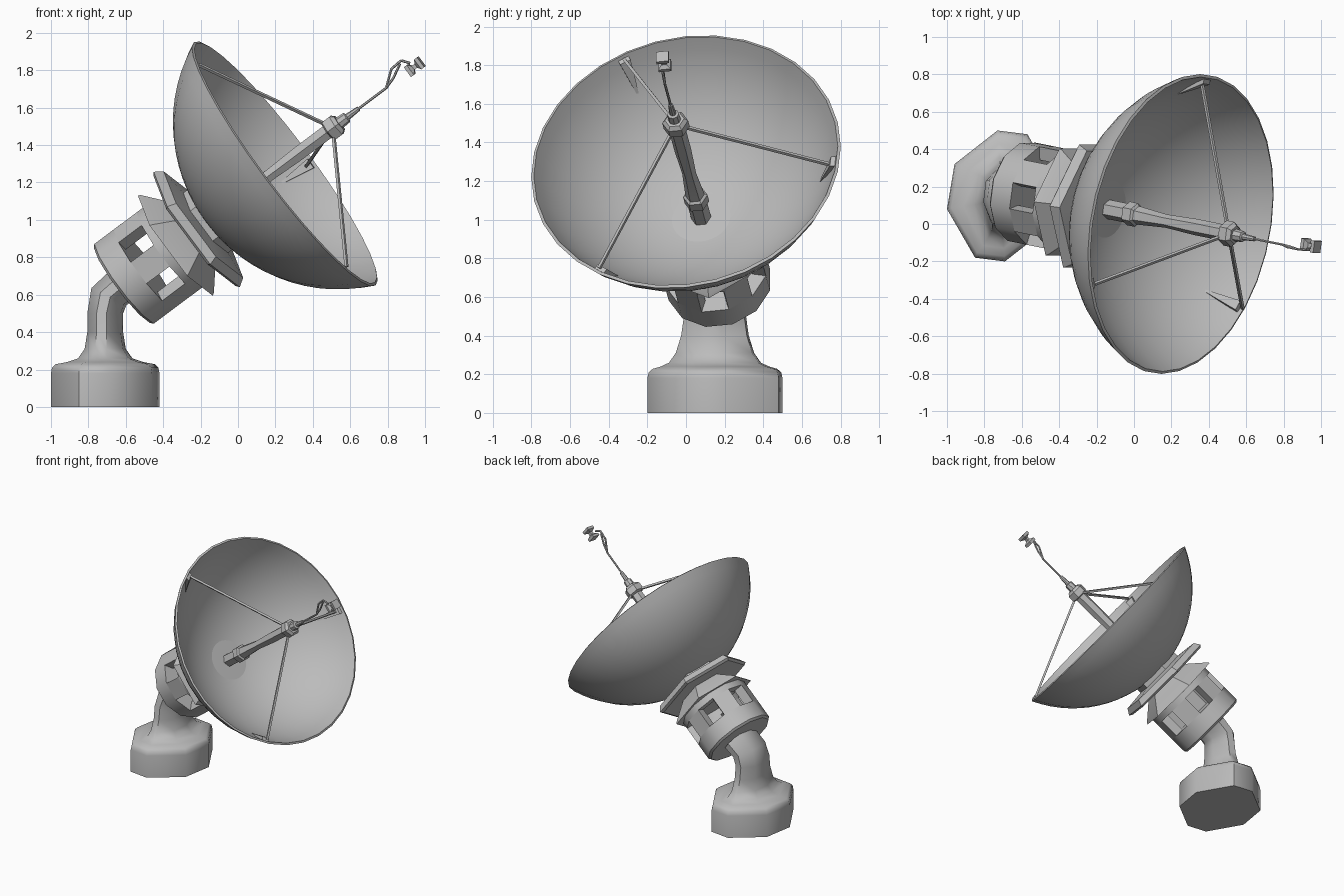
import bpy, bmesh, math
from mathutils import Vector, Matrix

cube = bpy.data.objects.get("Cube")
if cube:
    bpy.data.objects.remove(cube)

grey = bpy.data.materials.new("light_grey_metal")
grey.use_nodes = True
COL = (0.5, 0.5, 0.5, 1)
grey.diffuse_color = COL
grey.node_tree.nodes["Principled BSDF"].inputs["Base Color"].default_value = COL

# Aiming frame: local x = up the dish, local z = boresight, origin = rim centre
centre = Vector((0.25, 0, 1.3))
n = Vector((0.79, -0.16, 0.59)).normalized()
u = Vector((-0.6, 0, 0.8))
u = (u - n * u.dot(n)).normalized()
v = n.cross(u)
AIM = Matrix.Translation(centre) @ Matrix((u, v, n)).transposed().to_4x4()


def finish(name, bm, angle=30):
    bmesh.ops.recalc_face_normals(bm, faces=bm.faces)
    me = bpy.data.meshes.new(name)
    bm.to_mesh(me)
    bm.free()
    me.materials.append(grey)
    ob = bpy.data.objects.new(name, me)
    bpy.context.collection.objects.link(ob)
    bpy.ops.object.select_all(action='DESELECT')
    ob.select_set(True)
    bpy.context.view_layer.objects.active = ob
    bpy.ops.object.shade_smooth_by_angle(angle=math.radians(angle))
    return ob


def loft(name, rings, angle=30, closed=False):
    """Skin a list of point rings; cap the ends unless the profile is closed."""
    bm = bmesh.new()
    loops = [[bm.verts.new(p) for p in ring] for ring in rings]
    k = len(loops[0])
    pairs = list(zip(loops, loops[1:]))
    if closed:
        pairs.append((loops[-1], loops[0]))
    else:
        bm.faces.new(loops[0])
        bm.faces.new(loops[-1])
    for a, b in pairs:
        for i in range(k):
            j = (i + 1) % k
            bm.faces.new((a[i], a[j], b[j], b[i]))
    return finish(name, bm, angle)


def turned(name, profile, sides, phase=0, angle=30, closed=False, at=(0, 0)):
    """Turn (radius, height) points about the boresight."""
    rings = []
    for r, t in profile:
        angs = [math.radians(phase) + math.tau * i / sides for i in range(sides)]
        rings.append([AIM @ Vector((at[0] + r * math.cos(a), at[1] + r * math.sin(a), t))
                      for a in angs])
    return loft(name, rings, angle, closed)


def rod(name, p, q, r, sides=6):
    p, q = Vector(p), Vector(q)
    d = q - p
    m = Matrix.Translation((p + q) / 2) @ d.to_track_quat('Z', 'Y').to_matrix().to_4x4()
    bm = bmesh.new()
    bmesh.ops.create_cone(bm, cap_ends=True, segments=sides, radius1=r, radius2=r,
                          depth=d.length, matrix=m)
    return finish(name, bm)


# Pedestal: an eight-sided foot flowing into a bent neck
half = [(-0.29, -0.07), (-0.25, 0.17), (-0.02, 0.35), (0.14, 0.33)]
octagon = half + [(-x, -y) for x, y in half]
levels = [(0, 1, 1), (0.18, 1, 1), (0.21, 0.98, 0.98), (0.228, 0.92, 0.92),
          (0.24, 0.7, 0.8), (0.26, 0.5, 0.68), (0.31, 0.38, 0.58), (0.4, 0.33, 0.5),
          (0.5, 0.33, 0.46)]
rings = [[(-0.71 + x * sx, 0.15 + y * sy, z) for x, y in octagon] for z, sx, sy in levels]
# Bend: top rings lean toward the boresight
for lean, cx, cz in ((0.45, -0.69, 0.59), (0.95, -0.6, 0.665)):
    ca, sa = math.cos(lean), math.sin(lean)
    rings.append([(cx + x * 0.36 * ca, 0.165 + y * 0.43, cz - x * 0.36 * sa)
                  for x, y in octagon])
loft("pedestal", rings, 50)

# Drum: solid floor, six pillars between open windows, and a top ring
R, INNER, SIDES = 0.275, 0.2, 12
turned("drum_floor", [(R - 0.015, -1.09), (R, -1.075), (R, -0.945)], SIDES, 15, 35)
turned("drum_top_ring", [(R, -0.79), (R, -0.73), (INNER, -0.73), (INNER, -0.79)],
       SIDES, 15, 35, closed=True)
for i in range(6):
    a0, a1 = (math.radians(60 * i + d) for d in (15, 45))
    section = [(R, a0), (R, a1), (INNER, a1), (INNER, a0)]
    loft(f"drum_pillar_{i + 1}",
         [[AIM @ Vector((r * math.cos(a), r * math.sin(a), t)) for r, a in section]
          for t in (-0.945, -0.79)])

# Six-sided skirt and mounting plate behind the dish
turned("skirt", [(0.335, -0.74), (0.325, -0.725), (0.19, -0.61), (0.19, -0.58)], 6)
turned("mounting_plate", [(0.365, -0.61), (0.385, -0.595), (0.355, -0.55), (0.2, -0.535),
                          (0.2, -0.49)], 6)

# Dish: closed spherical shell with a thin flat rim
RIM, DEPTH, WALL = 0.812, 0.52, 0.016
ball = (RIM ** 2 + DEPTH ** 2) / (2 * DEPTH)
limit = math.asin(RIM / ball)
STEPS = 14


def bowl(radius):
    return [(radius * math.sin(limit * k / STEPS),
             ball - DEPTH - radius * math.cos(limit * k / STEPS))
            for k in range(STEPS, 0, -1)]


outer, inner = bowl(ball), bowl(ball - WALL)
turned("dish", outer[::-1] + inner, 32, angle=35)

# Mast along the boresight
turned("mast", [(0.052, -0.51), (0.052, -0.36), (0.064, -0.355), (0.064, -0.3),
                (0.05, -0.29), (0.036, -0.1), (0.044, 0.1), (0.044, 0.3)], 6, 30)
turned("mast_hub", [(0.05, 0.29), (0.068, 0.3), (0.068, 0.35), (0.05, 0.37)], 6, 30)
turned("mast_tip", [(0.034, 0.36), (0.03, 0.42), (0.018, 0.425), (0.013, 0.5)], 8)


def aim(x, y, t):
    return AIM @ Vector((x, y, t))


rod("feed_rod", aim(0, 0, 0.49), aim(0, 0, 0.69), 0.007)

# Fork carrying the feed head
upper = [aim(*p) for p in ((0, 0, 0.685), (0.065, 0, 0.77), (0.07, 0, 0.84), (0.03, 0, 0.87))]
lower = [aim(*p) for p in ((0, 0, 0.685), (0.02, 0, 0.75), (0.06, 0, 0.825))]
for label, path in (("upper", upper), ("lower", lower)):
    for i, (p, q) in enumerate(zip(path, path[1:])):
        rod(f"feed_fork_{label}_{i + 1}", p, q, 0.007)
turned("feed_head", [(0.046, 0.83), (0.046, 0.85), (0.018, 0.865), (0.018, 0.885),
                     (0.046, 0.9), (0.046, 0.92)], 4, 45, at=(0, -0.025))

# Three struts from the hub to the rim, each with a tapered wall bracket
feet = [(-0.21, -0.32, 1.83), (0.36, 0.77, 1.28), (0.58, -0.45, 0.75)]
hub = aim(0, 0, 0.325)
for i, foot in enumerate(feet):
    foot = Vector(foot)
    rod(f"strut_{i + 1}", hub, foot, 0.011, 4)
    out = foot - centre
    out = (out - n * out.dot(n)).normalized()
    side = n.cross(out)
    top = centre + out * 0.79 - n * 0.01
    tip = centre + out * 0.675 - n * 0.2
    wide = [top + side * 0.03, top - side * 0.03,
            top - side * 0.03 - out * 0.03, top + side * 0.03 - out * 0.03]
    thin = [tip + side * 0.004, tip - side * 0.004,
            tip - side * 0.004 - out * 0.008, tip + side * 0.004 - out * 0.008]
    loft(f"strut_bracket_{i + 1}", [wide, thin])
